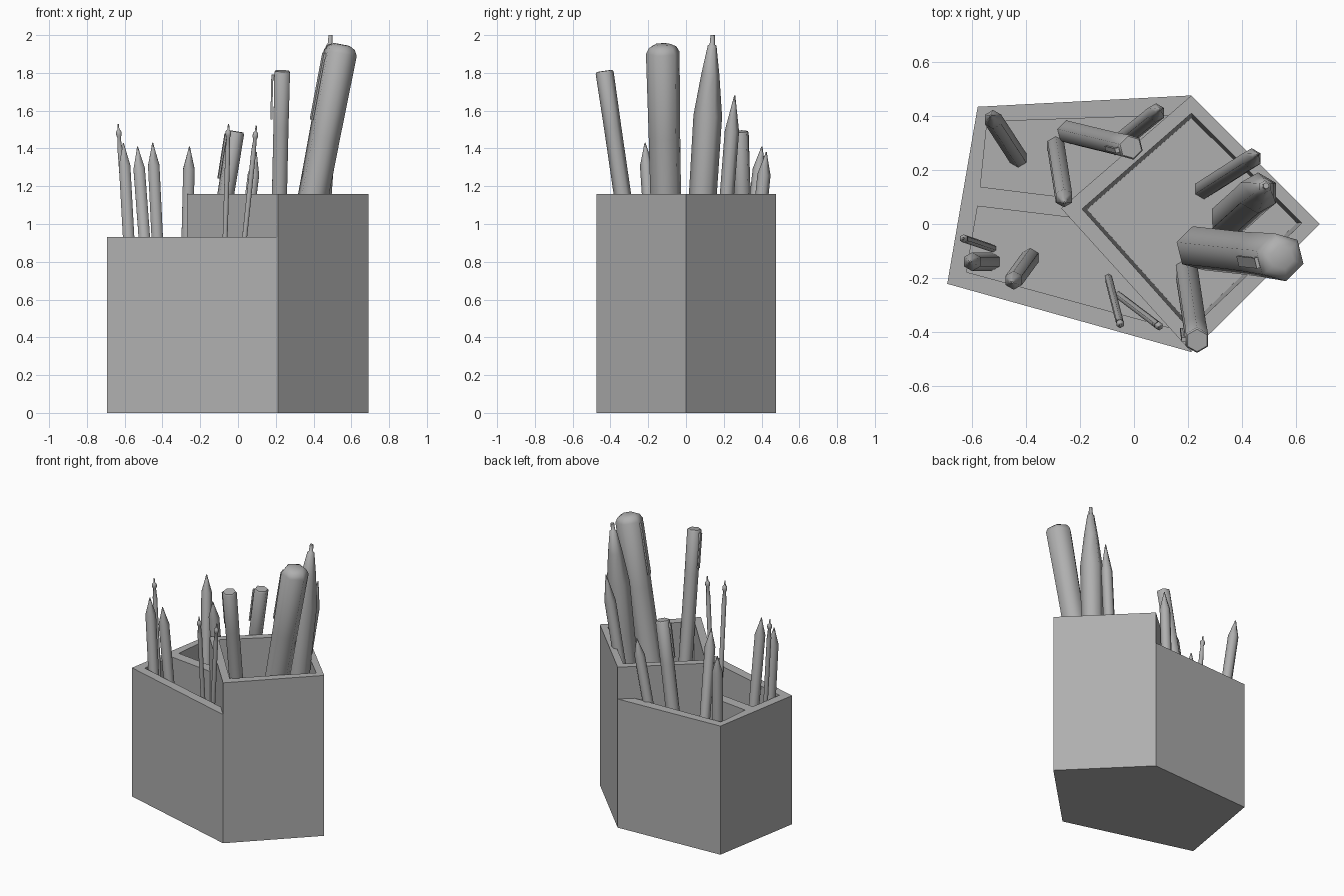
import bpy, bmesh, math
from mathutils import Vector, Matrix

if "Cube" in bpy.data.objects:
    bpy.data.objects.remove(bpy.data.objects["Cube"])

FLOOR = 0.05
GREY = bpy.data.materials.new("dark_grey")
GREY.diffuse_color = (0.43, 0.43, 0.43, 1)
GREY.use_nodes = True
GREY.node_tree.nodes["Principled BSDF"].inputs["Base Color"].default_value = GREY.diffuse_color


def finish(bm, name):
    bmesh.ops.recalc_face_normals(bm, faces=bm.faces)
    mesh = bpy.data.meshes.new(name)
    bm.to_mesh(mesh)
    bm.free()
    mesh.materials.append(GREY)
    ob = bpy.data.objects.new(name, mesh)
    bpy.context.collection.objects.link(ob)
    return ob


def prism(name, pts, z0, z1, taper=1.0):
    """Vertical prism; the bottom outline is scaled by taper about its centre."""
    bm = bmesh.new()
    c = sum((Vector(p) for p in pts), Vector((0, 0))) / len(pts)
    low = [bm.verts.new((*(c + (Vector(p) - c) * taper), z0)) for p in pts]
    top = [bm.verts.new((*p, z1)) for p in pts]
    bm.faces.new(low[::-1])
    bm.faces.new(top)
    for i in range(len(pts)):
        j = (i + 1) % len(pts)
        bm.faces.new((low[i], low[j], top[j], top[i]))
    return finish(bm, name)


def cut(target, cutter):
    mod = target.modifiers.new("pocket", 'BOOLEAN')
    mod.operation = 'DIFFERENCE'
    mod.solver = 'EXACT'
    mod.object = cutter
    bpy.context.view_layer.objects.active = target
    bpy.ops.object.modifier_apply(modifier=mod.name)
    bpy.data.objects.remove(cutter)


def tool(name, base, tip, profile, clip=None, sides=6, z0=FLOOR):
    """Leaning six-sided shape. profile: (radius, distance below tip), tip first.
    clip: (top, bottom, offset, width, direction) of a pocket clip."""
    a, b = Vector((*base, z0)), Vector(tip)
    length = (b - a).length
    bm = bmesh.new()
    rings = []
    for r, d in profile + [(profile[-1][0], length)]:
        angles = [2 * math.pi * (i + 0.5) / sides for i in range(sides)]
        rings.append([bm.verts.new((r * math.cos(t), r * math.sin(t), length - d)) for t in angles])
    for up, dn in zip(rings, rings[1:]):
        for i in range(sides):
            j = (i + 1) % sides
            bm.faces.new((dn[i], dn[j], up[j], up[i]))
    bm.faces.new(rings[0])
    bm.faces.new(rings[-1][::-1])
    if clip:
        d0, d1, r, w = clip[:4]
        # long strip plus a short bridge to the cap
        for lo, hi, x0, x1 in ((d1, d0, r + 0.006, r + 0.016), (d0 + 0.03, d0, r - 0.015, r + 0.01)):
            m = (Matrix.Translation(((x0 + x1) / 2, 0, length - (lo + hi) / 2))
                 @ Matrix.Diagonal((x1 - x0, w, lo - hi, 1)))
            bmesh.ops.create_cube(bm, size=1, matrix=m)
    # align local z with the lean, local x with the clip side
    z = (b - a).normalized()
    ref = Vector((*(clip[4] if clip else (1, 0)), 0))
    x = (ref - z * ref.dot(z)).normalized()
    rot = Matrix((x, z.cross(x), z)).transposed().to_4x4()
    bmesh.ops.transform(bm, matrix=Matrix.Translation(a) @ rot, verts=bm.verts)
    ob = finish(bm, name)
    bpy.ops.object.select_all(action='DESELECT')
    ob.select_set(True)
    bpy.context.view_layer.objects.active = ob
    bpy.ops.object.shade_smooth_by_angle(angle=math.radians(62))
    return ob


# holder: tall compartment
tall = prism("tall_compartment", [(0.69, 0), (0.213, 0.477), (-0.27, 0.058), (0.213, -0.475)], 0, 1.16)
cut(tall, prism("cutter", [(0.625, 0.003), (0.213, 0.413), (-0.195, 0.056), (0.208, -0.395)],
                FLOOR, 1.3, 0.95))

# holder: low body wrapping the tall one, with two pockets open onto its wall
low = prism("low_compartments", [(-0.58, 0.435), (-0.693, -0.222), (0.213, -0.475),
                                 (-0.27, 0.058), (0.213, 0.477)], 0, 0.93)
cut(low, prism("cutter", [(-0.545, 0.38), (-0.57, 0.138), (-0.20, 0.092), (0.16, 0.404)], FLOOR, 1.1))
cut(low, prism("cutter", [(-0.58, 0.066), (-0.622, -0.178), (0.16, -0.392), (-0.20, 0.02)], FLOOR, 1.1))

# sharpened pencils
PENCIL = [(0.003, 0), (0.013, 0.04), (0.035, 0.12)]
for i, (base, tip) in enumerate([
        ((0.26, 0.13), (0.46, 0.258, 1.68)),
        ((-0.43, 0.245), (-0.532, 0.402, 1.41)),
        ((-0.07, 0.29), (0.097, 0.425, 1.38)),
        ((-0.29, 0.29), (-0.257, 0.078, 1.41)),
        ((-0.53, -0.14), (-0.607, -0.14, 1.43)),
        ((-0.385, -0.125), (-0.452, -0.217, 1.43))]):
    tool(f"pencil_{i + 1}", base, tip,
         [(0.003, 0), (0.014, 0.06), (0.038, 0.19)] if i == 0 else PENCIL)

# slim refills with a fine point
for i, (base, tip) in enumerate([
        ((-0.525, -0.09), (-0.635, -0.053, 1.53)),
        ((-0.095, -0.2), (-0.05, -0.375, 1.53)),
        ((-0.057, -0.265), (0.097, -0.382, 1.52))]):
    tool(f"slim_pen_{i + 1}", base, tip,
         [(0.004, 0), (0.006, 0.03), (0.016, 0.04), (0.016, 0.06), (0.010, 0.075), (0.015, 0.14)])

# long tapered pen
tool("tapered_pen", (0.355, 0.02), (0.49, 0.142, 2.0),
     [(0.012, 0), (0.014, 0.05), (0.023, 0.055), (0.048, 0.21), (0.076, 0.43), (0.074, 0.8)])

# capped marker
tool("marker", (0.238, -0.09), (0.55, -0.124, 1.95),
     [(0.045, 0), (0.075, 0.015), (0.092, 0.045), (0.086, 0.5), (0.084, 0.8)],
     (0.06, 0.42, 0.076, 0.04, (-1, -0.25)), z0=0.3)

# capped ballpoints with clips
tool("ballpoint_tall", (0.195, -0.175), (0.234, -0.432, 1.81),
     [(0.042, 0), (0.048, 0.01), (0.046, 0.3)],
     (0.02, 0.26, 0.041, 0.018, (-1, 0)))
tool("ballpoint_short", (-0.24, 0.34), (-0.012, 0.285, 1.49),
     [(0.042, 0), (0.048, 0.01), (0.046, 0.3)],
     (0.02, 0.26, 0.041, 0.018, (-1, -0.25)))
